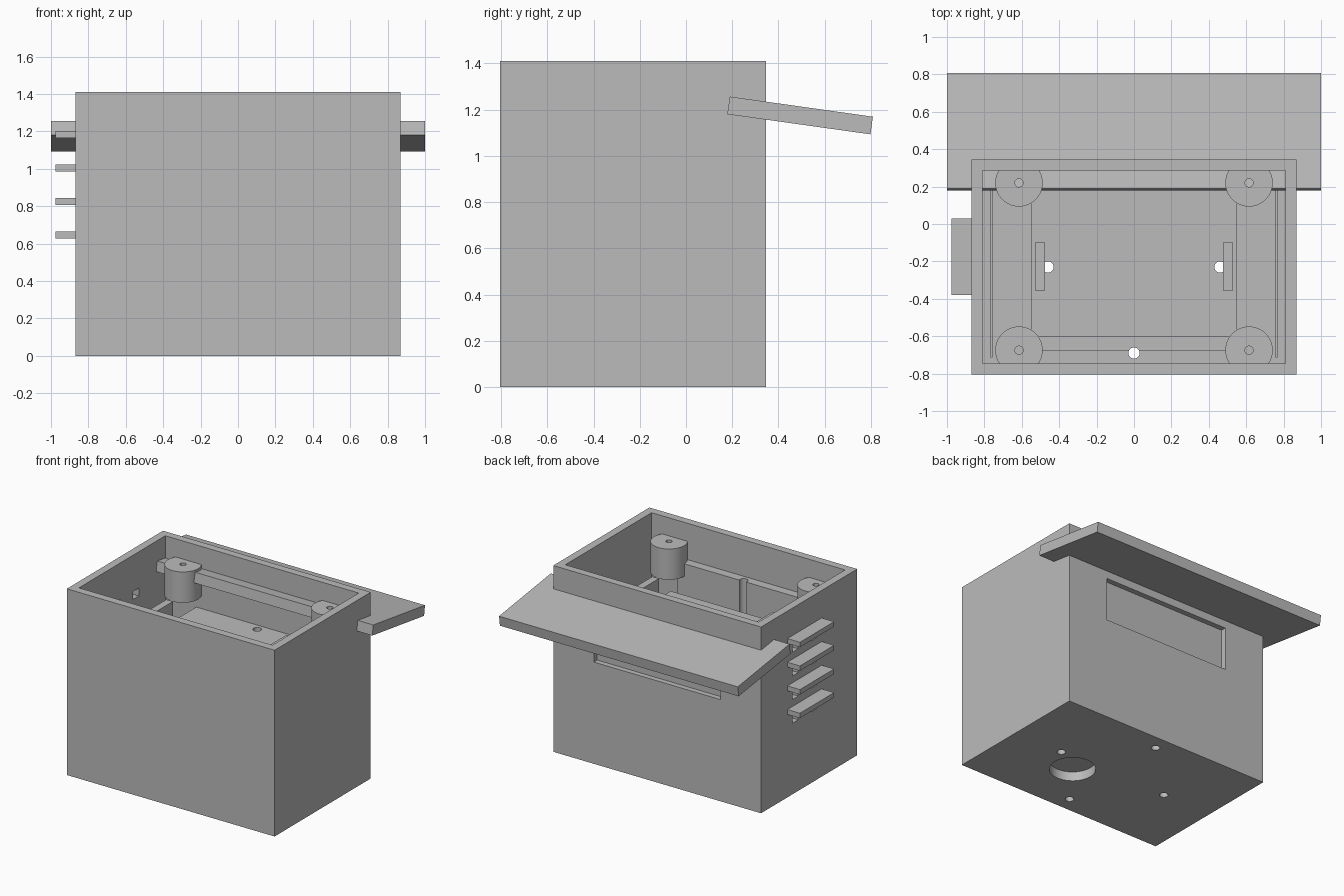
import bpy, bmesh, math
from mathutils import Matrix, Vector

if "Cube" in bpy.data.objects:
    bpy.data.objects.remove(bpy.data.objects["Cube"])

grey = bpy.data.materials.new("plain grey")
grey.diffuse_color = (0.5, 0.5, 0.5, 1)
grey.use_nodes = True
grey.node_tree.nodes["Principled BSDF"].inputs["Base Color"].default_value = grey.diffuse_color


def finish(name, bm):
    mesh = bpy.data.meshes.new(name)
    bmesh.ops.recalc_face_normals(bm, faces=bm.faces)
    bm.to_mesh(mesh)
    bm.free()
    mesh.materials.append(grey)
    ob = bpy.data.objects.new(name, mesh)
    bpy.context.collection.objects.link(ob)
    return ob


def box(name, x0, x1, y0, y1, z0, z1):
    bm = bmesh.new()
    size = Matrix.Diagonal((x1 - x0, y1 - y0, z1 - z0, 1))
    mid = Matrix.Translation(((x0 + x1) / 2, (y0 + y1) / 2, (z0 + z1) / 2))
    bmesh.ops.create_cube(bm, size=1, matrix=mid @ size)
    return finish(name, bm)


def cylinder(name, x, y, r, z0, z1, sides=48):
    bm = bmesh.new()
    bmesh.ops.create_cone(bm, cap_ends=True, segments=sides, radius1=r, radius2=r,
                          depth=z1 - z0, matrix=Matrix.Translation((x, y, (z0 + z1) / 2)))
    return finish(name, bm)


def cut(target, cutter, operation='DIFFERENCE'):
    mod = target.modifiers.new("cut", 'BOOLEAN')
    mod.operation = operation
    mod.solver = 'EXACT'
    mod.object = cutter
    bpy.context.view_layer.objects.active = target
    bpy.ops.object.modifier_apply(modifier=mod.name)
    bpy.data.objects.remove(cutter)


# Main casing: open tray on top of a thick base
casing = box("casing", -0.87, 0.87, -0.805, 0.345, 0, 1.41)
cut(casing, box("cavity", -0.81, 0.81, -0.745, 0.287, 0.80, 1.6))

# Raised platform and front ledge inside the tray
cut(casing, box("platform", -0.55, 0.55, -0.603, 0.30, 0.7, 0.94), 'UNION')
cut(casing, box("front_ledge", -0.55, 0.55, -0.76, -0.677, 0.7, 1.135), 'UNION')

# Blind slot in the back wall and round recess under the base
cut(casing, box("back_slot", -0.53, 0.53, 0.305, 0.5, 0.77, 1.098))
cut(casing, cylinder("base_recess", 0.25, -0.36, 0.16, -0.2, 0.07))

# Four screw holes right through the base
for x, y in ((0.46, -0.23), (-0.46, -0.23), (0, 0.23), (0, -0.69)):
    cut(casing, cylinder("screw_hole", x, y, 0.03, -0.2, 1.3, 24))

# Vents and the fins that shade them, on the left side
for i in range(4):
    z = 1.165 - 0.179 * i
    depth = -0.80 if z > 0.95 else -0.82
    for y in (-0.10, -0.32):
        cut(casing, box("vent", -1.0, depth, y, y + 0.07, z - 0.09, z - 0.03))
    box("vent_fin", -0.975, -0.865, -0.38, 0.03, z, z + 0.037)

# Corner posts, trimmed where they meet the walls
for sx in (-1, 1):
    for y, side in ((0.22, "back"), (-0.675, "front")):
        post = cylinder(side + "_post", sx * 0.615, y, 0.127, 1.04, 1.273)
        cut(post, box("trim", -0.85, 0.85, -0.75, 0.295, 0.5, 2), 'INTERSECT')
        cut(post, cylinder("post_hole", sx * 0.615, y, 0.022, 1.1, 1.5, 24))
        bpy.context.view_layer.objects.active = post
        post.select_set(True)
        bpy.ops.object.shade_smooth_by_angle(angle=math.radians(30))
        post.select_set(False)
    # Upright tabs on the platform and low ribs along the side walls
    a, b = sorted((sx * 0.475, sx * 0.53))
    box("tab", a, b, -0.355, -0.10, 0.93, 1.15)
    a, b = sorted((sx * 0.757, sx * 0.768))
    box("side_rib", a, b, -0.715, 0.285, 0.79, 0.94)

casing.select_set(True)
bpy.context.view_layer.objects.active = casing
bpy.ops.object.shade_smooth_by_angle(angle=math.radians(30))

# Sloping roof panel passing through the back wall
roof = box("roof_panel", -1, 1, -0.3125, 0.3125, -0.0385, 0.0385)
roof.matrix_world = Matrix.Translation(Vector((0, 0.4935, 1.1745))) @ Matrix.Rotation(math.radians(-8), 4, 'X')
